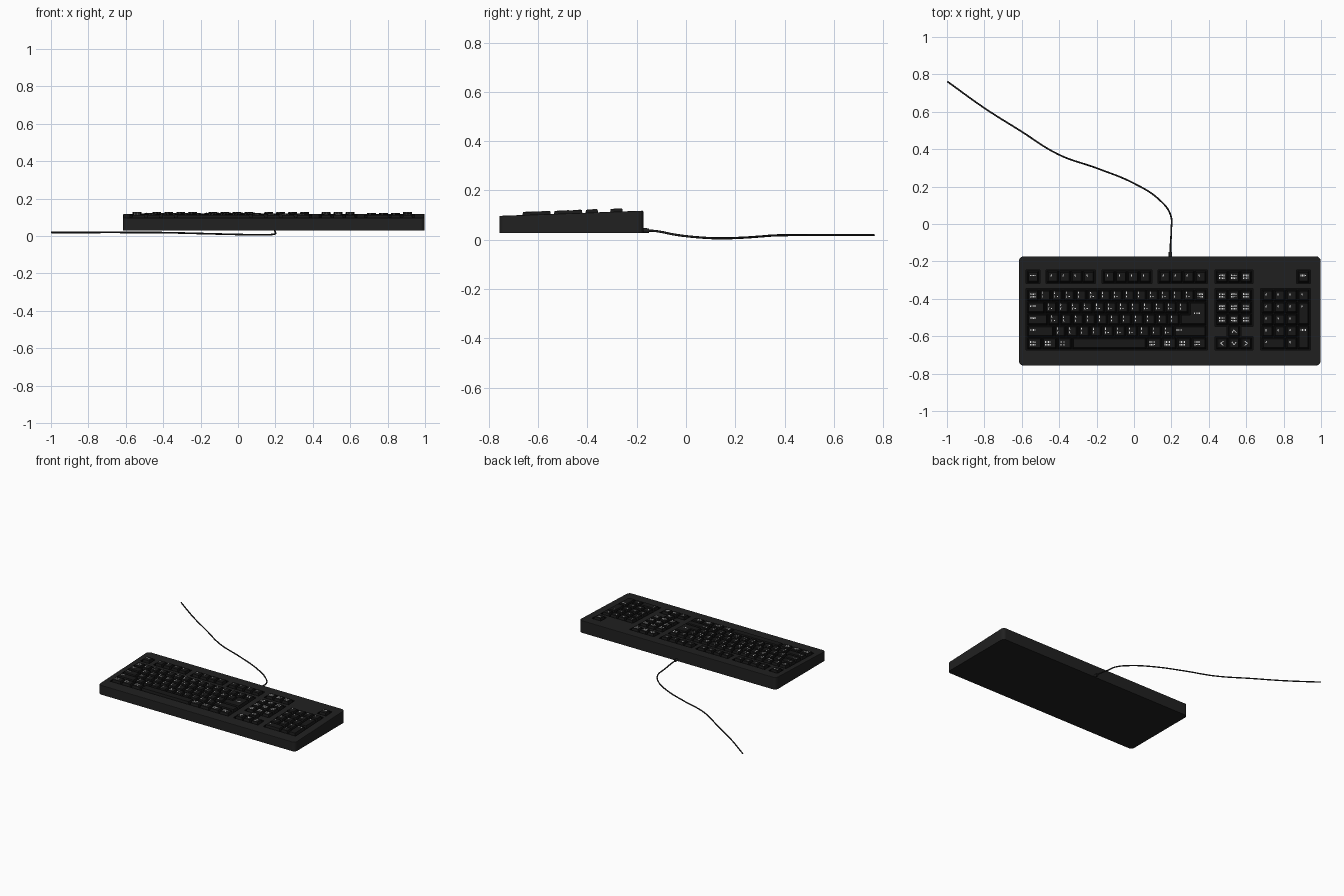
import bpy, bmesh, math, random
from mathutils import Vector, Matrix

random.seed(4)
if "Cube" in bpy.data.objects:
    bpy.data.objects.remove(bpy.data.objects["Cube"], do_unlink=True)

U = 0.064                     # key pitch
X0, Y0, YF = -0.572, -0.35, -0.25   # left of keys, top of main block, top of function row
FRONT, BACK, LEFT, RIGHT = -0.757, -0.173, -0.615, 0.998
SLOPE = 0.036


def deck(y):
    return 0.097 + SLOPE * (y - FRONT)


def material(name, v):
    m = bpy.data.materials.new(name)
    m.use_nodes = True
    col = (v, v, v, 1)
    m.diffuse_color = col
    bsdf = m.node_tree.nodes["Principled BSDF"]
    bsdf.inputs["Base Color"].default_value = col
    bsdf.inputs["Roughness"].default_value = 0.7
    return m


case_mat = material("charcoal case", 0.015)
key_mat = material("black keys", 0.009)
well_mat = material("deep black wells", 0.004)
mark_mat = material("white marks", 0.8)


def finish(bm, name, *mats):
    bmesh.ops.recalc_face_normals(bm, faces=bm.faces)
    me = bpy.data.meshes.new(name)
    bm.to_mesh(me)
    bm.free()
    for m in mats:
        me.materials.append(m)
    ob = bpy.data.objects.new(name, me)
    bpy.context.collection.objects.link(ob)
    return ob


def block(bm, x1, x2, y1, y2, low, high, taper=0.0):
    """Box following the sloped deck; low and high are heights relative to it."""
    m = Matrix.LocRotScale(Vector(((x1 + x2) / 2, (y1 + y2) / 2, 0)), None,
                           Vector((x2 - x1, y2 - y1, 1)))
    vs = bmesh.ops.create_cube(bm, size=1, matrix=m)["verts"]
    for v in vs:
        top = v.co.z > 0
        if top:
            v.co.x += taper if v.co.x < (x1 + x2) / 2 else -taper
            v.co.y += taper if v.co.y < (y1 + y2) / 2 else -taper
        v.co.z = deck(v.co.y) + (high if top else low)


# Wedge-shaped case with rounded corners
bm = bmesh.new()
block(bm, LEFT, RIGHT, FRONT, BACK, 0, 0)
for v in bm.verts:
    v.co.z = deck(v.co.y)
bm.clear()
bmesh.ops.create_cube(bm, size=1)
for v in bm.verts:
    v.co.x = LEFT if v.co.x < 0 else RIGHT
    v.co.y = FRONT if v.co.y < 0 else BACK
    v.co.z = 0.028 if v.co.z < 0 else deck(v.co.y)
upright = [e for e in bm.edges
           if abs(e.verts[0].co.x - e.verts[1].co.x) + abs(e.verts[0].co.y - e.verts[1].co.y) < 1e-4]
bmesh.ops.bevel(bm, geom=upright, offset=0.025, segments=5, profile=0.5, affect='EDGES')
rim = [e for e in bm.edges if all(v.co.z > 0.09 for v in e.verts)]
bmesh.ops.bevel(bm, geom=rim, offset=0.004, segments=2, profile=0.5, affect='EDGES')
case = finish(bm, "case", case_mat, well_mat)

# Key groups: column, top edge, width and height in key units
NAV, NUM = 15.8, 19.6
wells = [(0, YF, 1, 1), (1.65, YF, 4, 1), (6.35, YF, 4, 1), (11, YF, 4, 1),
         (NAV, YF, 3, 1), (NUM + 3, YF, 1, 1),
         (0, Y0, 15, 5), (NAV, Y0, 3, 3), (NAV + 1, Y0 - 3 * U, 1, 1.5),
         (NAV, Y0 - 4 * U, 3, 1), (NUM, Y0, 4, 5)]

# Recessed wells cut into the deck
PAD = 0.005
for col, top, w, h in wells:
    bm = bmesh.new()
    x = X0 + col * U
    block(bm, x - PAD, x + w * U + PAD, top - h * U - PAD, top + PAD, -0.02, 0.05)
    cutter = finish(bm, "well_cutter", well_mat)
    cutter.hide_render = True
    mod = case.modifiers.new("well", 'BOOLEAN')
    mod.operation, mod.solver, mod.object = 'DIFFERENCE', 'EXACT', cutter
    bpy.context.view_layer.objects.active = case
    bpy.ops.object.modifier_apply(modifier=mod.name)
    bpy.data.objects.remove(cutter, do_unlink=True)
for p in case.data.polygons:
    c = p.center
    inside = LEFT + 0.03 < c.x < RIGHT - 0.03 and FRONT + 0.03 < c.y < BACK - 0.03
    p.material_index = int(inside and 0.05 < c.z < deck(c.y) - 0.005)

keys, marks = bmesh.new(), bmesh.new()
TOP, TAPER = 0.012, 0.007


def plate(x, y, w, h, turn=0.0):
    """Thin painted mark lying on a key top."""
    tilt = Matrix.Rotation(math.atan(SLOPE), 4, 'X')
    m = Matrix.Translation((x, y, deck(y) + TOP + 0.0006)) @ tilt @ Matrix.Rotation(turn, 4, 'Z')
    bmesh.ops.create_cube(marks, size=1, matrix=m @ Matrix.Diagonal((w, h, 0.0012, 1)))


def chevron(x, y, heading):
    for s in (-1, 1):
        d = Matrix.Rotation(heading, 2) @ Vector((s * 0.006, 0))
        plate(x + d.x, y + d.y, 0.019, 0.004, heading - s * 0.95)


def key(col, top, w=1.0, h=1.0, style="pair"):
    x, gap = X0 + col * U, 0.002
    block(keys, x + gap, x + w * U - gap, top - h * U + gap, top - gap, -0.021, TOP, TAPER)
    lx, ly = x + 0.016, top - 0.018
    if style == "pair":            # two small specks, one above the other
        for dy in (0, 0.02):
            plate(lx + 0.004, ly - dy, 0.004, 0.012, random.uniform(-0.4, 0.4))
        if random.random() < 0.5:
            plate(lx + 0.018, ly - 0.02, 0.006, 0.005)
    elif style == "single":
        plate(lx + 0.008, ly - 0.008, 0.005, 0.011, random.uniform(-0.4, 0.4))
    elif style in ("word", "words"):
        for line in range(2 if style == "words" else 1):
            for i in range(4):
                plate(lx + 0.002 + i * 0.008, ly - 0.007 - line * 0.014, 0.0045,
                      random.uniform(0.005, 0.01))


def row(col, top, widths, style="pair"):
    for w in widths:
        key(col, top, w, 1, "word" if w > 1 and style == "pair" else style)
        col += w


# Function row
for col, n in ((0, 1), (1.65, 4), (6.35, 4), (11, 4), (NUM + 3, 1)):
    for i in range(n):
        key(col + i, YF, style="single" if n > 1 else "word")
row(NAV, YF, [1] * 3, "words")

# Main block
R = [Y0 - i * U for i in range(5)]
key(0, R[0], style="words")
row(1, R[0], [1] * 13)
key(14, R[0], style="words")
row(0, R[1], [1.5] + [1] * 12)
row(0, R[2], [1.75] + [1] * 11)
row(0, R[3], [2.25] + [1] * 10 + [2.75])
row(0, R[4], [1.25] * 3, "words")
key(3.75, R[4], 6.25, style="blank")
row(10, R[4], [1.25] * 4, "words")
key(13.5, R[1], 1.5, 2, "blank")           # L-shaped return key
key(12.75, R[2], 2.25, 1, "blank")
for i in range(4):
    plate(X0 + (14 + i * 0.14) * U, R[2], 0.005, 0.009)

# Navigation keys and arrows
for r in range(3):
    row(NAV, R[r], [1] * 3, "words")
for i, r, heading in ((1, 3, 0), (0, 4, math.pi / 2), (1, 4, math.pi), (2, 4, -math.pi / 2)):
    key(NAV + i, R[r], style="blank")
    chevron(X0 + (NAV + i + 0.5) * U, R[r] - U / 2, heading)

# Number pad
row(NUM, R[0], [1] * 4, "single")
for r in (1, 2, 3):
    row(NUM, R[r], [1] * 3, "single")
key(NUM, R[4], 2, 1, "single")
key(NUM + 2, R[4], style="single")
key(NUM + 3, R[1], 1, 2, "single")
key(NUM + 3, R[3], 1, 2, "word")

finish(keys, "keycaps", key_mat)
finish(marks, "key_marks", mark_mat)


# Cable and its strain relief
def tube(name, pts, radius):
    cu = bpy.data.curves.new(name, 'CURVE')
    cu.dimensions, cu.bevel_depth, cu.bevel_resolution = '3D', radius, 2
    cu.resolution_u, cu.use_fill_caps = 8, True
    sp = cu.splines.new('BEZIER')
    sp.bezier_points.add(len(pts) - 1)
    for b, p in zip(sp.bezier_points, pts):
        b.co = p
        b.handle_left_type = b.handle_right_type = 'AUTO'
    cu.materials.append(case_mat)
    ob = bpy.data.objects.new(name, cu)
    bpy.context.collection.objects.link(ob)


tube("cable", [(0.195, -0.18, 0.038), (0.195, -0.12, 0.035), (0.199, -0.04, 0.02),
               (0.195, 0.05, 0.01), (0.135, 0.13, 0.006), (0, 0.217, 0.008),
               (-0.195, 0.297, 0.013), (-0.4, 0.37, 0.018), (-0.61, 0.5, 0.019),
               (-0.8, 0.62, 0.019), (-0.998, 0.762, 0.019)], 0.0045)
tube("strain_relief", [(0.195, -0.18, 0.038), (0.195, -0.15, 0.037)], 0.0095)
